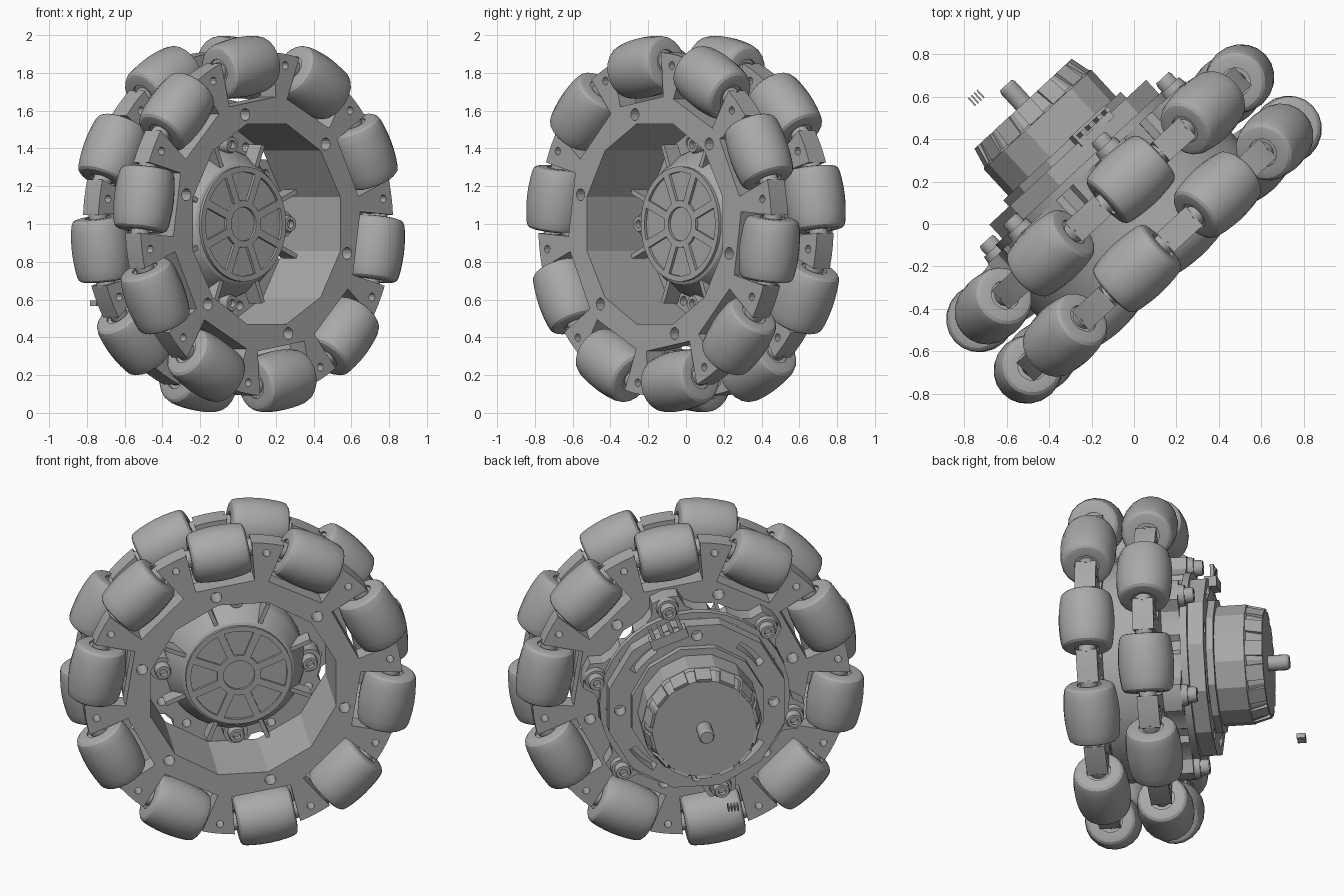
import bpy, bmesh
from math import sin, cos, radians, pi, sqrt, asin, degrees
from mathutils import Matrix

if "Cube" in bpy.data.objects:
    bpy.data.objects.remove(bpy.data.objects["Cube"])

# One plain grey for the whole assembly
grey = bpy.data.materials.new("plain_grey")
grey.use_nodes = True
grey.diffuse_color = (0.4, 0.4, 0.4, 1)
grey.node_tree.nodes["Principled BSDF"].inputs["Base Color"].default_value = (0.4, 0.4, 0.4, 1)

# Wheel frame: local x across the wheel, local y up, local z along the axle to the front
TURN = radians(42.7)
c, s = cos(TURN), sin(TURN)
FRAME = Matrix(((c, 0, s, 0), (s, 0, -c, 0), (0, 1, 0, 1), (0, 0, 0, 1)))
made = []


def place(name, mesh, local=Matrix()):
    obj = bpy.data.objects.new(name, mesh)
    bpy.context.collection.objects.link(obj)
    obj.matrix_world = FRAME @ local
    made.append(obj)
    return obj


def finish(name, bm):
    bmesh.ops.remove_doubles(bm, verts=bm.verts, dist=1e-5)
    bmesh.ops.recalc_face_normals(bm, faces=bm.faces)
    mesh = bpy.data.meshes.new(name)
    bm.to_mesh(mesh)
    bm.free()
    mesh.materials.append(grey)
    return mesh


def lathe(name, profile, sides):
    """Turn a (radius, height) profile about local z."""
    bm = bmesh.new()
    rings = [[bm.verts.new((r * cos(2 * pi * i / sides), r * sin(2 * pi * i / sides), h))
              for i in range(sides)] for r, h in profile]
    for a, b in zip(rings, rings[1:]):
        for i in range(sides):
            j = (i + 1) % sides
            bm.faces.new((a[i], a[j], b[j], b[i]))
    return finish(name, bm)


def block(name, size):
    bm = bmesh.new()
    bmesh.ops.create_cube(bm, size=1)
    bmesh.ops.scale(bm, vec=size, verts=bm.verts)
    return finish(name, bm)


def polar(r, deg):
    return (r * cos(radians(deg)), r * sin(radians(deg)))


def circle(r, n, centre=(0, 0), phase=0):
    return [(centre[0] + x, centre[1] + y)
            for x, y in (polar(r, phase + 360 * i / n) for i in range(n))]


def plate(name, loops, low, high):
    """Flat plate from an outline and hole loops, between two heights on the axle."""
    curve = bpy.data.curves.new(name + "_outline", "CURVE")
    curve.dimensions = "2D"
    curve.fill_mode = "BOTH"
    curve.extrude = (high - low) / 2
    for loop in loops:
        spline = curve.splines.new("POLY")
        spline.points.add(len(loop) - 1)
        for p, (x, y) in zip(spline.points, loop):
            p.co = (x, y, 0, 1)
        spline.use_cyclic_u = True
    temp = bpy.data.objects.new(name + "_temp", curve)
    raw = bpy.data.meshes.new_from_object(temp)
    bm = bmesh.new()
    bm.from_mesh(raw)
    mesh = finish(name, bm)
    bpy.data.objects.remove(temp)
    bpy.data.meshes.remove(raw)
    return place(name, mesh, Matrix.Translation((0, 0, (low + high) / 2)))


def around(deg, r=0, h=0):
    return Matrix.Rotation(radians(deg), 4, "Z") @ Matrix.Translation((r, 0, h))


# Two notched wheel plates, each with ten barrel rollers
RIM, FLOOR, HALF = 0.91, 0.655, 0.19
bore = circle(0.53 / cos(pi / 12), 12, phase=15)
side = degrees(asin(HALF / RIM))
LIE = Matrix.Rotation(pi / 2, 4, "X")
half_barrel = [(0.16, 0), (0.158, 0.05), (0.153, 0.1), (0.147, 0.135), (0.14, 0.153),
               (0.127, 0.163), (0.11, 0.167), (0.07, 0.167), (0.07, 0.155), (0, 0.155)]
barrel = [(r, -h) for r, h in reversed(half_barrel)] + half_barrel[1:]
roller_mesh = lathe("roller", barrel, 20)
axle_mesh = lathe("roller_axle", [(0, -0.2), (0.05, -0.2), (0.05, 0.2), (0, 0.2)], 16)

for row, first, mid in (("front", 99, 0.165), ("back", 81, -0.165)):
    outline, holes = [], []
    for k in range(10):
        a = first + 36 * k
        for x, y in ((sqrt(RIM**2 - HALF**2), -HALF), (FLOOR, 0.02 - HALF),
                     (FLOOR, HALF - 0.02), (sqrt(RIM**2 - HALF**2), HALF)):
            ux, uy = polar(1, a)
            outline.append((x * ux - y * uy, x * uy + y * ux))
        outline += [polar(RIM, a + side + (36 - 2 * side) * t / 3) for t in (1, 2)]
        holes.append(circle(0.021, 12, polar(0.85, a + 18)))
        spot = around(a, 0.84, mid) @ LIE
        place(f"{row}_roller_{k + 1}", roller_mesh, spot)
        place(f"{row}_roller_axle_{k + 1}", axle_mesh, spot)
    holes += [circle(0.032, 14, polar(0.6, 45 + 60 * k)) for k in range(6)]
    plate(row + "_wheel_plate", [outline, bore] + holes, mid - 0.06, mid + 0.06)

# Drum joining both plates
plate("wheel_drum", [circle(0.63, 30), bore], -0.105, 0.105)

# Six-lobed mount behind the wheel
star, mount_holes = [], []
for k in range(6):
    a = 15 + 60 * k
    star += [polar(r, a + d) for r, d in
             ((0.54, -16), (0.57, -10), (0.64, -7), (0.65, 0), (0.64, 7),
              (0.57, 10), (0.54, 16), (0.54, 24), (0.51, 27), (0.51, 33), (0.54, 36))]
    mount_holes.append(circle(0.025, 12, polar(0.485, a + 18)))
    mount_holes.append(circle(0.025, 12, polar(0.485, a - 18)))
plate("hub_mount", [star, circle(0.37, 32)] + mount_holes, -0.33, -0.225)
plate("hub_mount_step", [circle(0.545, 36), circle(0.37, 32)] + mount_holes, -0.37, -0.33)

# Screws and bosses on the mount lobes
boss_mesh = lathe("mount_boss", [(0, -0.33), (0.065, -0.33), (0.06, -0.365), (0, -0.365)], 18)
screw = [(0, -0.385), (0.022, -0.385), (0.022, -0.415), (0.04, -0.415), (0.046, -0.4),
         (0.046, -0.36), (0, -0.36)]
screw_mesh = lathe("mount_screw", screw, 18)
for k in range(6):
    place(f"mount_boss_{k + 1}", boss_mesh, around(15 + 60 * k, 0.585))
    place(f"mount_screw_{k + 1}", screw_mesh, around(15 + 60 * k, 0.585))

# Motor flange with curved slots and round holes
slots = []
for k in range(4):
    a = 45 + 90 * k
    slots.append([polar(0.46, a + d) for d in range(-12, 13, 4)]
                 + [polar(0.415, a - d) for d in range(-12, 13, 4)])
    slots.append(circle(0.032, 14, polar(0.44, a + 45)))
plate("motor_flange", [circle(0.52, 12, phase=15), circle(0.36, 32)] + slots, -0.46, -0.37)
plate("motor_collar", [circle(0.39, 12, phase=15), circle(0.3, 24)], -0.5, -0.44)

# Motor body with vent blocks on its rear bevel, and shaft
motor = [(0, -0.38), (0.345, -0.38), (0.345, -0.67), (0.33, -0.68), (0.3, -0.77), (0, -0.77)]
place("motor_body", lathe("motor_body", motor, 14))
vent_mesh = block("motor_vent", (0.035, 0.09, 0.1))
for k in range(14):
    place(f"motor_vent_{k + 1}", vent_mesh,
          around((k + 0.5) * 360 / 14, 0.305, -0.718) @ Matrix.Rotation(0.25, 4, "Y"))
shaft = [(0, -0.76), (0.045, -0.76), (0.045, -0.875), (0.037, -0.89), (0, -0.89)]
place("motor_shaft", lathe("motor_shaft", shaft, 18))

# Connector with four pins on the flange
place("connector_block", block("connector_block", (0.22, 0.06, 0.07)),
      around(-20) @ Matrix.Translation((0, 0.475, -0.47)))
pin_mesh = block("connector_pin", (0.022, 0.09, 0.022))
for k in range(4):
    place(f"connector_pin_{k + 1}", pin_mesh,
          around(-20) @ Matrix.Translation((0.055 * (k - 1.5), 0.53, -0.48)))

# Gearbox housing inside the bore, bevelled to a flat cap
housing = [(0, 0.03), (0.3, 0.03), (0.32, 0.02), (0.385, -0.08), (0.4, -0.12), (0.4, -0.37), (0, -0.37)]
place("gearbox_housing", lathe("gearbox_housing", housing, 32))
panels = [circle(0.09, 24)]
for k in range(8):
    a = 45 * k
    panels.append([polar(0.275, a + d) for d in range(-18, 19, 6)]
                  + [polar(0.125, a - d) for d in (-13, 0, 13)])
plate("cap_ribs", [circle(0.305, 40)] + panels, 0.02, 0.045)

# Fins and screw lugs around the housing
fin_mesh = block("cap_fin", (0.17, 0.025, 0.1))
for k in range(8):
    place(f"cap_fin_{k + 1}", fin_mesh, around(22.5 + 45 * k, 0.365, -0.04))
lug_mesh = lathe("cap_lug", [(0, -0.37), (0.07, -0.37), (0.07, -0.1), (0, -0.1)], 20)
for k in range(4):
    place(f"cap_lug_{k + 1}", lug_mesh, around(90 * k, 0.42))
    place(f"cap_screw_{k + 1}", screw_mesh,
          around(90 * k, 0.42, -0.46) @ Matrix.Rotation(pi, 4, "X"))

# Loose tiny marker bars behind the wheel
bar_mesh = block("marker_bar", (0.008, 0.03, 0.05))
for k in range(4):
    place(f"marker_bar_{k + 1}", bar_mesh, Matrix.Translation((0.018 * k - 0.17, -0.42, -0.94)))

# Smooth round surfaces while keeping hard edges
bpy.ops.object.select_all(action="DESELECT")
for obj in made:
    obj.select_set(True)
bpy.context.view_layer.objects.active = made[0]
bpy.ops.object.shade_smooth_by_angle(angle=radians(24))
